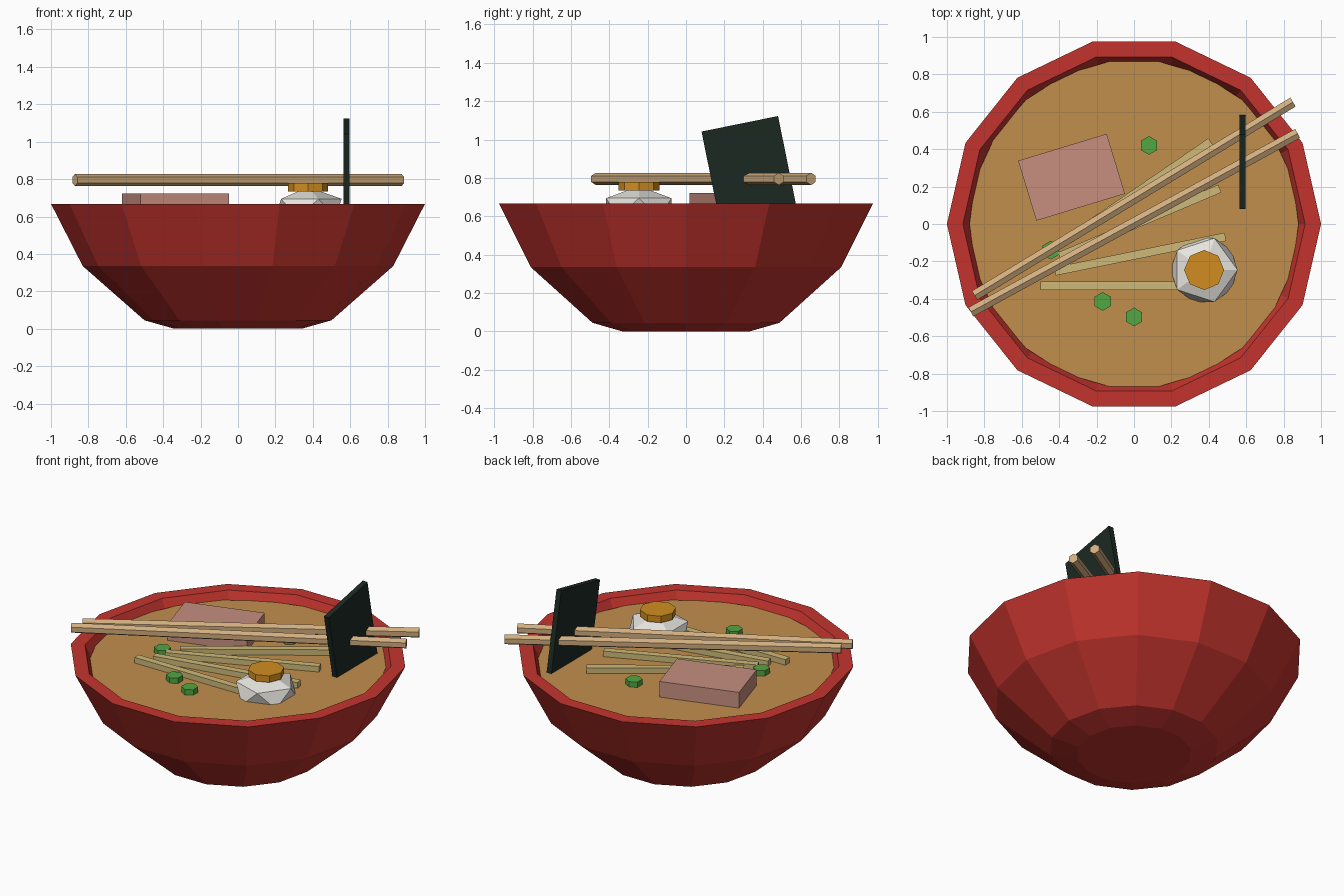
import bpy, bmesh, math
from mathutils import Matrix, Vector

if "Cube" in bpy.data.objects:
    bpy.data.objects.remove(bpy.data.objects["Cube"])


def mat(name, r, g, b):
    m = bpy.data.materials.new(name)
    m.diffuse_color = (r, g, b, 1)
    m.use_nodes = True
    m.node_tree.nodes["Principled BSDF"].inputs["Base Color"].default_value = m.diffuse_color
    return m


RED = mat("lacquer_red", 0.55, 0.034, 0.027)
BROTH = mat("broth_brown", 0.54, 0.275, 0.073)
NOODLE = mat("noodle_yellow", 0.62, 0.49, 0.19)
MEAT = mat("meat_pink", 0.57, 0.275, 0.215)
WHITE = mat("egg_white", 0.87, 0.85, 0.80)
YOLK = mat("yolk_orange", 0.64, 0.27, 0.015)
GREEN = mat("scallion_green", 0.088, 0.38, 0.055)
NORI = mat("seaweed_dark", 0.012, 0.022, 0.016)
WOOD = mat("chopstick_wood", 0.64, 0.42, 0.21)


def finish(bm, name, material):
    bmesh.ops.recalc_face_normals(bm, faces=bm.faces)
    me = bpy.data.meshes.new(name)
    bm.to_mesh(me)
    bm.free()
    me.materials.append(material)
    ob = bpy.data.objects.new(name, me)
    bpy.context.collection.objects.link(ob)
    return ob


def lathe(name, profile, n, material):
    """Closed solid of revolution; profile runs from outer bottom to inner bottom."""
    bm = bmesh.new()
    rings = [[bm.verts.new((r * math.cos(2 * math.pi * i / n),
                            r * math.sin(2 * math.pi * i / n), z)) for i in range(n)]
             for r, z in profile]
    for a, b in zip(rings, rings[1:]):
        for i in range(n):
            j = (i + 1) % n
            bm.faces.new((a[i], a[j], b[j], b[i]))
    bm.faces.new(rings[0])
    bm.faces.new(rings[-1])
    return finish(bm, name, material)


def box(name, size, loc, axis, angle, material):
    bm = bmesh.new()
    m = Matrix.Translation(loc) @ Matrix.Rotation(angle, 4, axis) @ Matrix.Diagonal((*size, 1))
    bmesh.ops.create_cube(bm, size=1, matrix=m)
    return finish(bm, name, material)


def prism(name, a, b, r, n, material):
    """Straight n-sided rod from a to b, one corner pointing along local y."""
    a, b = Vector(a), Vector(b)
    d = b - a
    if abs(d.z) > 0.9 * d.length:
        rot = Matrix.Identity(4)
    else:
        rot = d.to_track_quat('Z', 'Y').to_matrix().to_4x4()
    # turn so the first corner lies on +y for uprights and on +z for level rods
    spin = Matrix.Rotation(math.pi / 2, 4, 'Z')
    bm = bmesh.new()
    bmesh.ops.create_cone(bm, cap_ends=True, segments=n, radius1=r, radius2=r, depth=d.length,
                          matrix=Matrix.Translation((a + b) / 2) @ rot)
    return finish(bm, name, material)


# bowl and soup
lathe("bowl", [(0.34, 0), (0.5, 0.045), (0.83, 0.335), (1.0, 0.668),
               (0.915, 0.668), (0.755, 0.36), (0.46, 0.1), (0.3, 0.07)], 14, RED)
lathe("broth", [(0.86, 0.58), (0.88, 0.62)], 22, BROTH)

# noodles fanned out in the soup
for i, x in enumerate((-0.035, 0.033, 0.03, 0.026)):
    box(f"noodle_{i + 1}", (0.93, 0.045, 0.045), (x, -0.33 + 0.169 * i, 0.634),
        'Z', 0.2 * i, NOODLE)

# meat slice and seaweed sheet
box("meat_slice", (0.495, 0.335, 0.14), (-0.334, 0.25, 0.652), 'Z', 0.295, MEAT)
box("seaweed_sheet", (0.034, 0.407, 0.57), (0.58, 0.337, 0.803), 'X', 0.2, NORI)

# faceted egg half with yolk
bm = bmesh.new()
bmesh.ops.create_icosphere(bm, subdivisions=1, radius=1,
                           matrix=Matrix.Translation((0.375, -0.246, 0.643))
                           @ Matrix.Diagonal((0.2, 0.2, 0.115, 1)))
finish(bm, "egg_white", WHITE)
prism("egg_yolk", (0.375, -0.246, 0.735), (0.375, -0.246, 0.778), 0.107, 8, YOLK)

# scallion pieces
for i, (x, y) in enumerate(((0.08, 0.42), (-0.167, -0.414), (0, -0.497), (-0.445, -0.14))):
    prism(f"scallion_{i + 1}", (x, y, 0.61), (x, y, 0.655), 0.05, 6, GREEN)

# chopsticks lying across the bowl
prism("chopstick_1", (-0.852, -0.382, 0.795), (0.85, 0.652, 0.795), 0.032, 6, WOOD)
prism("chopstick_2", (-0.872, -0.47, 0.795), (0.875, 0.484, 0.795), 0.032, 6, WOOD)
